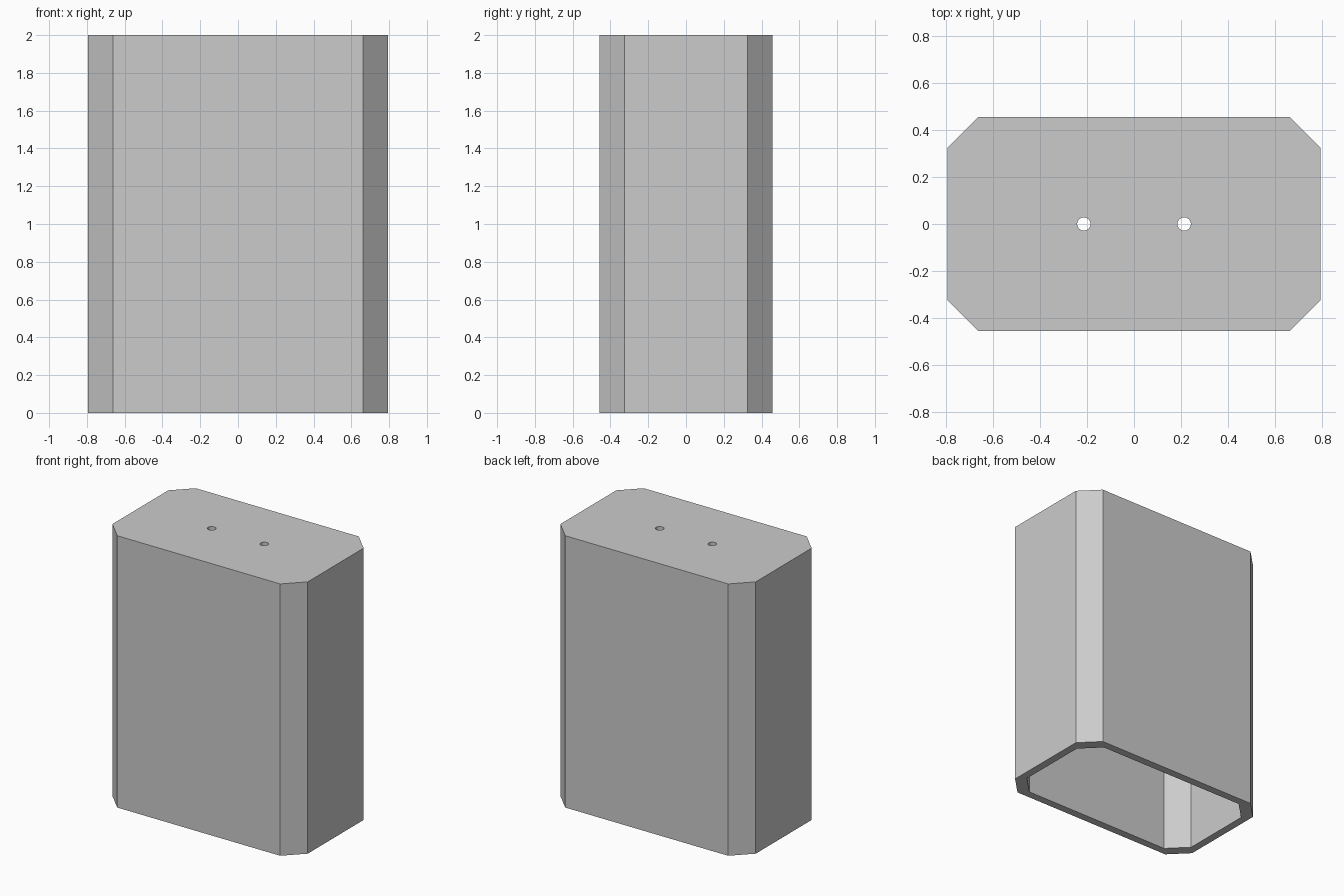
import bpy
import bmesh

if "Cube" in bpy.data.objects:
    bpy.data.objects.remove(bpy.data.objects["Cube"], do_unlink=True)

HALF_X, HALF_Y, HEIGHT = 0.795, 0.457, 2.0
CHAMFER, WALL = 0.132, 0.058
HOLE_X, HOLE_RADIUS = 0.214, 0.0285

grey = bpy.data.materials.new("light grey")
grey.use_nodes = True
colour = (0.6, 0.6, 0.6, 1)
grey.diffuse_color = colour
grey.node_tree.nodes["Principled BSDF"].inputs["Base Color"].default_value = colour


def finish(name, bm):
    bmesh.ops.recalc_face_normals(bm, faces=bm.faces)
    mesh = bpy.data.meshes.new(name)
    bm.to_mesh(mesh)
    bm.free()
    mesh.materials.append(grey)
    obj = bpy.data.objects.new(name, mesh)
    bpy.context.collection.objects.link(obj)
    return obj


def chamfered_block(name, half_x, half_y, bottom, top):
    """Upright box with its four vertical corners cut at an angle."""
    c = CHAMFER
    outline = []
    for sx, sy in ((1, 1), (-1, 1), (-1, -1), (1, -1)):
        corner = [(sx * half_x, sy * (half_y - c)), (sx * (half_x - c), sy * half_y)]
        outline += corner if sx * sy > 0 else corner[::-1]
    bm = bmesh.new()
    base = bm.faces.new([bm.verts.new((x, y, bottom)) for x, y in outline])
    side = bmesh.ops.extrude_face_region(bm, geom=[base], use_keep_orig=True)
    raised = [v for v in side["geom"] if isinstance(v, bmesh.types.BMVert)]
    bmesh.ops.translate(bm, verts=raised, vec=(0, 0, top - bottom))
    return finish(name, bm)


def cylinder(name, x, radius, z, depth):
    bm = bmesh.new()
    bmesh.ops.create_cone(bm, cap_ends=True, segments=32, radius1=radius,
                          radius2=radius, depth=depth)
    bmesh.ops.translate(bm, verts=bm.verts, vec=(x, 0, z))
    return finish(name, bm)


def cut(target, cutter):
    cutter.hide_render = True
    mod = target.modifiers.new("cut", "BOOLEAN")
    mod.operation = "DIFFERENCE"
    mod.solver = "EXACT"
    mod.object = cutter
    bpy.context.view_layer.objects.active = target
    bpy.ops.object.modifier_apply(modifier=mod.name)
    bpy.data.objects.remove(cutter, do_unlink=True)


# Outer cover, open at the bottom
cover = chamfered_block("cover", HALF_X, HALF_Y, 0, HEIGHT)
cut(cover, chamfered_block("cavity_cutter", HALF_X - WALL, HALF_Y - WALL,
                           -0.1, HEIGHT - WALL))

# Two screw holes through the top
for x in (-HOLE_X, HOLE_X):
    cut(cover, cylinder("hole_cutter", x, HOLE_RADIUS, HEIGHT, 0.4))

# Smooth hole walls, crisp edges elsewhere
bpy.ops.object.select_all(action="DESELECT")
cover.select_set(True)
bpy.context.view_layer.objects.active = cover
bpy.ops.object.shade_smooth_by_angle(angle=0.5)
